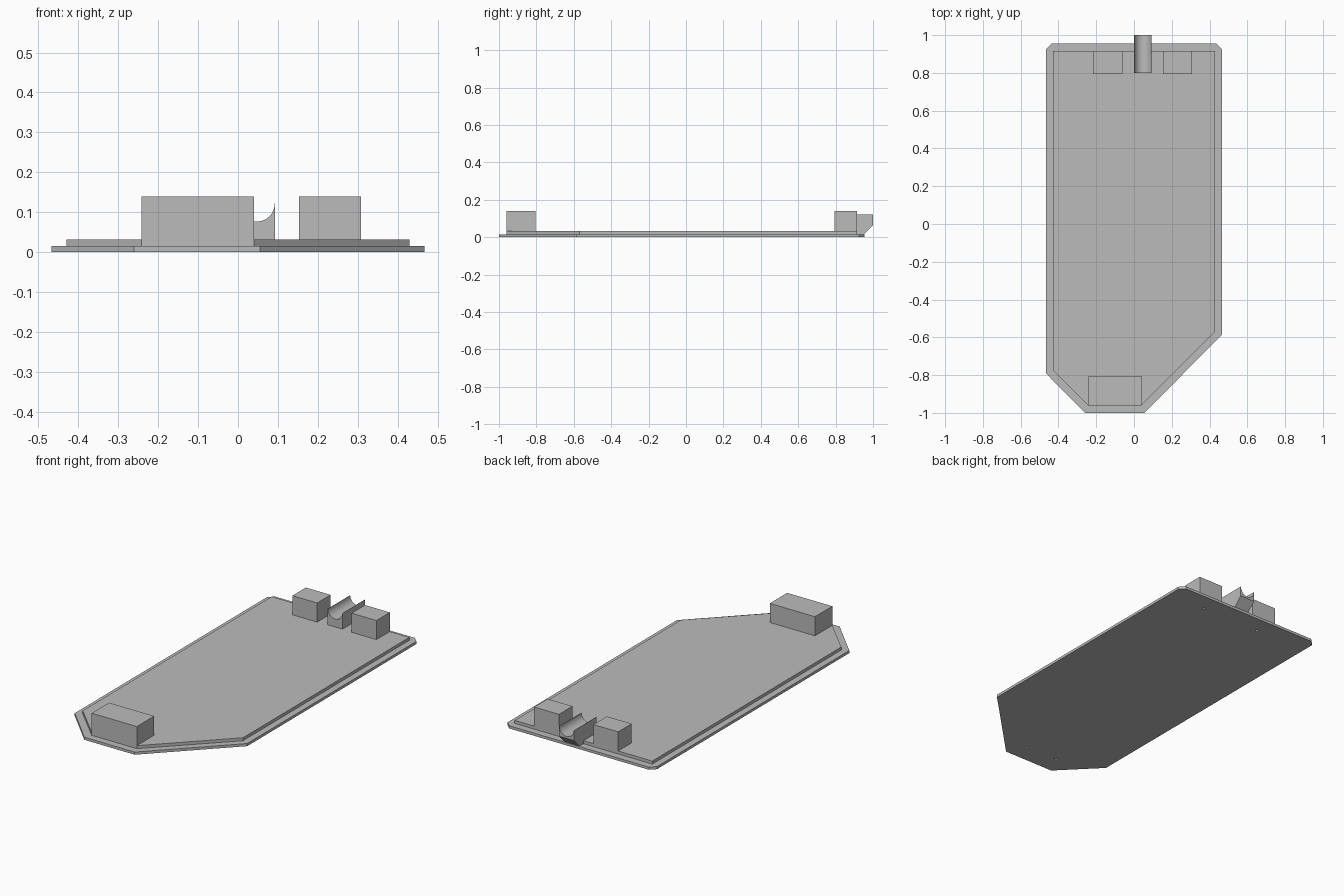
import bpy, bmesh, math
from mathutils import Vector

cube = bpy.data.objects.get("Cube")
if cube:
    bpy.data.objects.remove(cube)

grey = bpy.data.materials.new("plain_grey")
grey.use_nodes = True
grey.diffuse_color = (0.5, 0.5, 0.5, 1)
grey.node_tree.nodes["Principled BSDF"].inputs["Base Color"].default_value = (0.5, 0.5, 0.5, 1)


def finish(name, bm):
    bmesh.ops.recalc_face_normals(bm, faces=bm.faces)
    mesh = bpy.data.meshes.new(name)
    bm.to_mesh(mesh)
    bm.free()
    mesh.materials.append(grey)
    obj = bpy.data.objects.new(name, mesh)
    bpy.context.collection.objects.link(obj)
    return obj


def extruded(points, direction):
    """Closed solid made by sweeping a flat outline along a direction."""
    bm = bmesh.new()
    face = bm.faces.new([bm.verts.new(p) for p in points])
    swept = bmesh.ops.extrude_face_region(bm, geom=[face], use_keep_orig=True)
    moved = [v for v in swept["geom"] if isinstance(v, bmesh.types.BMVert)]
    bmesh.ops.translate(bm, verts=moved, vec=direction)
    return bm


def slab(name, outline, bottom, top):
    return finish(name, extruded([(x, y, bottom) for x, y in outline], (0, 0, top - bottom)))


def block(name, x0, x1, y0, y1):
    return slab(name, [(x0, y0), (x1, y0), (x1, y1), (x0, y1)], DECK, 0.14)


LEDGE, DECK = 0.015, 0.032

# Base plate with clipped corners, and the smaller raised deck on it
parts = [
    slab("base_plate", [(-0.26, -1), (0.055, -1), (0.467, -0.585), (0.467, 0.925),
                        (0.437, 0.955), (-0.437, 0.955), (-0.467, 0.925), (-0.467, -0.79)],
         0, LEDGE),
    slab("raised_deck", [(-0.242, -0.96), (0.04, -0.96), (0.43, -0.57), (0.43, 0.915),
                         (-0.43, 0.915), (-0.43, -0.772)], LEDGE, DECK),
    # Mounting blocks
    block("front_block", -0.242, 0.04, -0.96, -0.805),
    block("back_right_block", -0.217, -0.062, 0.795, 0.915),
    block("back_left_block", 0.153, 0.308, 0.795, 0.915),
]

# Cable cradle: half-round trough with a sloped underside at the back
mid, radius, rim = 0.0465, 0.0455, 0.122
profile = [(0, LEDGE), (2 * mid, LEDGE), (2 * mid, rim)]
profile += [(mid + radius * math.cos(a), rim - radius * math.sin(a))
            for a in (math.pi * i / 24 for i in range(25))]
profile.append((0, rim))
bm = extruded([(x, 0.8, z) for x, z in profile], (0, 0.2, 0))
bmesh.ops.bisect_plane(bm, geom=bm.verts[:] + bm.edges[:] + bm.faces[:],
                       plane_co=Vector((0, 1, 0.065)), plane_no=Vector((0, 1, -1)),
                       clear_outer=True)
bmesh.ops.holes_fill(bm, edges=[e for e in bm.edges if e.is_boundary], sides=0)
cradle = finish("cable_cradle", bm)
bpy.ops.object.select_all(action="DESELECT")
cradle.select_set(True)
bpy.context.view_layer.objects.active = cradle
bpy.ops.object.shade_smooth_by_angle(angle=math.radians(30))

# Small screw holes rising from below into the blocks
bm = bmesh.new()
for x, y in [(-0.2, -0.89), (0, -0.89), (-0.14, 0.855), (0.23, 0.855)]:
    made = bmesh.ops.create_cone(bm, cap_ends=True, segments=16,
                                 radius1=0.008, radius2=0.008, depth=0.2)
    bmesh.ops.translate(bm, verts=made["verts"], vec=(x, y, -0.02))
cutter = finish("screw_hole_cutter", bm)
cutter.hide_render = True
cutter.hide_viewport = True
for part in parts:
    cut = part.modifiers.new("screw_holes", "BOOLEAN")
    cut.operation = "DIFFERENCE"
    cut.solver = "EXACT"
    cut.object = cutter
